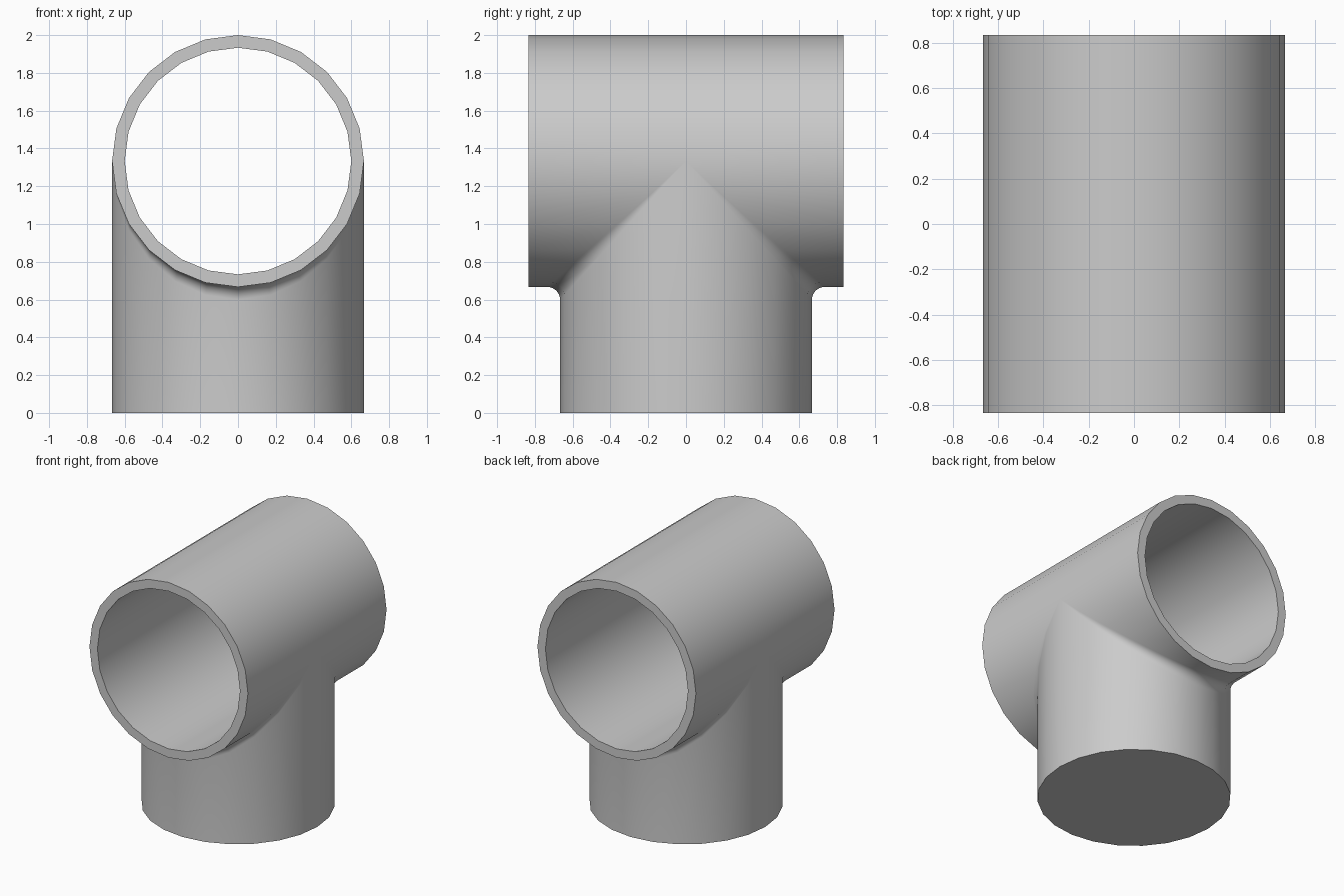
import bpy
import bmesh
from math import sin, cos, pi, radians
from mathutils import Vector

cube = bpy.data.objects.get("Cube")
if cube:
    bpy.data.objects.remove(cube, do_unlink=True)

R = 2 / 3          # outer radius of tube and stub
BORE = 0.6         # inner radius of the tube
FILLET = 0.067     # rounding where stub meets tube
AXIS = 4 / 3       # height of the tube axis
HALF = 0.833       # half length of the tube
STEPS = 12         # segments per half circle
ARC = 6            # segments across the fillet


def tube_end(a):
    """Outer end, inner end and inner middle of the tube at angle a."""
    c, s = cos(a), sin(a)
    return [Vector((R * c, -HALF, AXIS + R * s)),
            Vector((BORE * c, -HALF, AXIS + BORE * s)),
            Vector((BORE * c, 0, AXIS + BORE * s))]


def lower_column(a):
    """Closed base, stub wall, rolling-ball fillet, then the tube."""
    c, s = cos(a), sin(a)
    q = R + FILLET
    centre = Vector((q * c, -q * s, AXIS - q * s))
    to_stub, to_tube = Vector((-c, s, 0)), Vector((-c, 0, s))
    fillet = [centre + FILLET * to_stub.lerp(to_tube, i / ARC).normalized()
              for i in range(ARC + 1)]
    base = [Vector((R * c, 0, 0)), Vector((R * c, -R * s, 0))]
    return base + fillet + tube_end(-a)


def upper_column(a):
    return [Vector((R * cos(a), 0, AXIS + R * sin(a)))] + tube_end(a)


def loft(bm, columns):
    rows = [[bm.verts.new(p) for p in col] for col in columns]
    for left, right in zip(rows, rows[1:]):
        for i in range(len(left) - 1):
            bm.faces.new((left[i], left[i + 1], right[i + 1], right[i]))


# Front half of the fitting
bm = bmesh.new()
angles = [pi * i / STEPS for i in range(STEPS + 1)]
loft(bm, [lower_column(a) for a in angles])
loft(bm, [upper_column(a) for a in angles])
bmesh.ops.remove_doubles(bm, verts=bm.verts, dist=0.0005)

# Back half, mirrored and welded
copy = bmesh.ops.duplicate(bm, geom=bm.verts[:] + bm.edges[:] + bm.faces[:])
for v in copy["geom"]:
    if isinstance(v, bmesh.types.BMVert):
        v.co.y = -v.co.y
bmesh.ops.remove_doubles(bm, verts=bm.verts, dist=0.0005)
bmesh.ops.recalc_face_normals(bm, faces=bm.faces)

mesh = bpy.data.meshes.new("tee_fitting")
bm.to_mesh(mesh)
bm.free()

# Plain grey material
grey = bpy.data.materials.new("plain grey")
grey.use_nodes = True
colour = (0.6, 0.6, 0.6, 1)
grey.diffuse_color = colour
grey.node_tree.nodes["Principled BSDF"].inputs["Base Color"].default_value = colour
mesh.materials.append(grey)

fitting = bpy.data.objects.new("tee_fitting", mesh)
bpy.context.collection.objects.link(fitting)
bpy.ops.object.select_all(action="DESELECT")
fitting.select_set(True)
bpy.context.view_layer.objects.active = fitting
bpy.ops.object.shade_smooth_by_angle(angle=radians(35))
